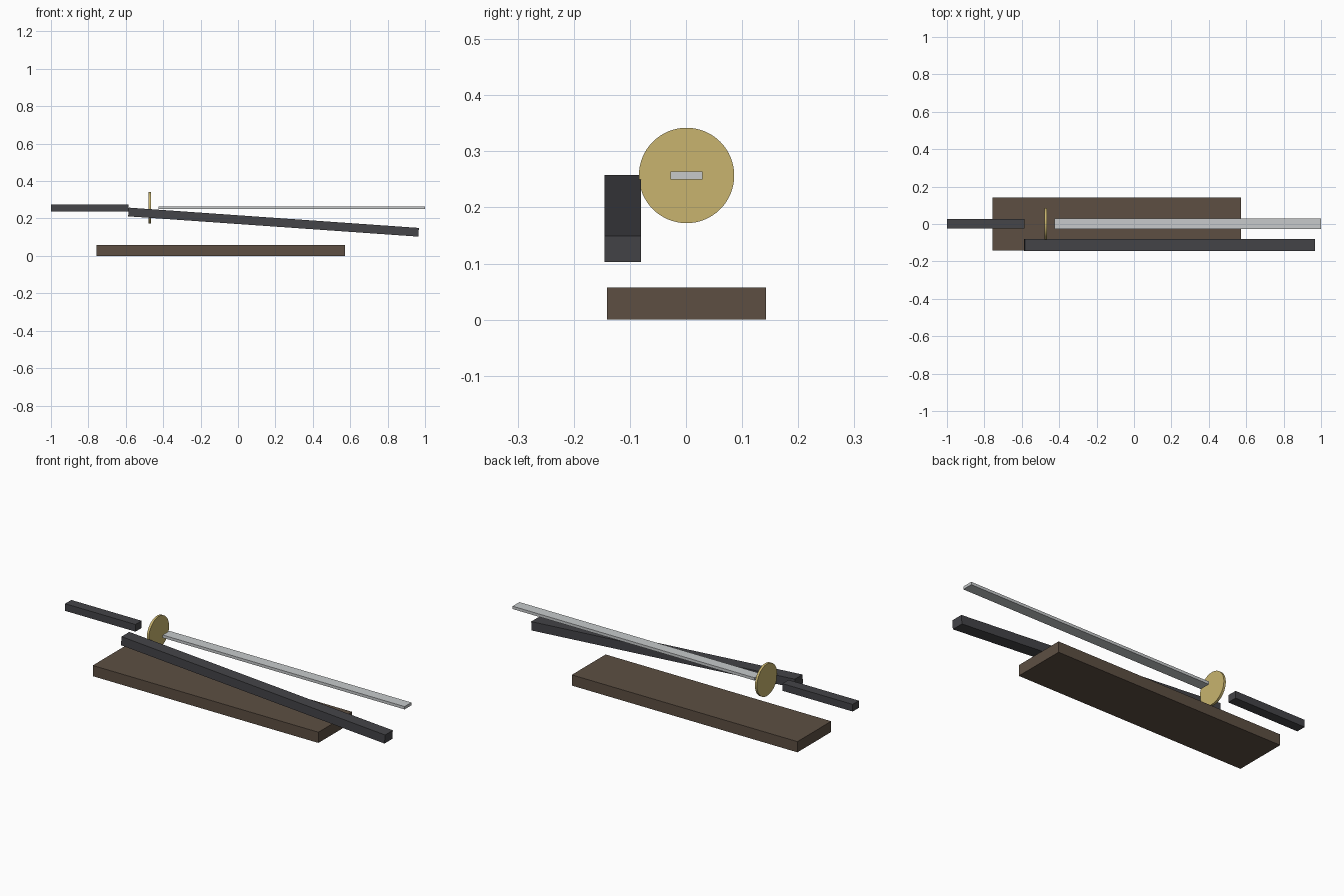
import bpy
import math

cube = bpy.data.objects.get("Cube")
if cube:
    bpy.data.objects.remove(cube, do_unlink=True)


def material(name, rgb):
    mat = bpy.data.materials.new(name)
    mat.use_nodes = True
    mat.diffuse_color = (*rgb, 1)
    mat.node_tree.nodes["Principled BSDF"].inputs["Base Color"].default_value = (*rgb, 1)
    return mat


def finish(obj, name, mat):
    obj.name = name
    obj.data.name = name
    obj.data.materials.append(mat)
    return obj


def box(name, centre, size, mat, tilt=0):
    """Box of full dimensions `size`, tilted about the y axis."""
    bpy.ops.mesh.primitive_cube_add(size=1, location=centre)
    obj = bpy.context.object
    obj.scale = size
    bpy.ops.object.transform_apply(location=False, rotation=False, scale=True)
    obj.rotation_euler.y = math.radians(tilt)
    return finish(obj, name, mat)


wood = material("dark brown wood", (0.109, 0.078, 0.055))
black = material("charcoal lacquer", (0.058, 0.058, 0.065))
steel = material("pale steel", (0.57, 0.59, 0.60))
brass = material("brass", (0.58, 0.456, 0.156))

SWORD_Z = 0.257

# Display plinth
box("stand_base", (-0.092, 0.001, 0.0285), (1.328, 0.284, 0.057), wood)

# Sword: grip, round guard and flat blade along one axis
box("grip", (-0.793, 0.001, SWORD_Z), (0.414, 0.052, 0.038), black)
box("blade", (0.288, 0.001, SWORD_Z), (1.424, 0.057, 0.015), steel)

bpy.ops.mesh.primitive_cylinder_add(
    vertices=64, radius=0.085, depth=0.012,
    location=(-0.472, 0.001, SWORD_Z), rotation=(0, math.pi / 2, 0))
guard = finish(bpy.context.object, "guard", brass)
bpy.ops.object.shade_smooth_by_angle(angle=math.radians(30))

# Scabbard, sloping down in front of the blade
box("scabbard", (0.190, -0.1125, 0.1805), (1.555, 0.065, 0.0466), black, tilt=4)
